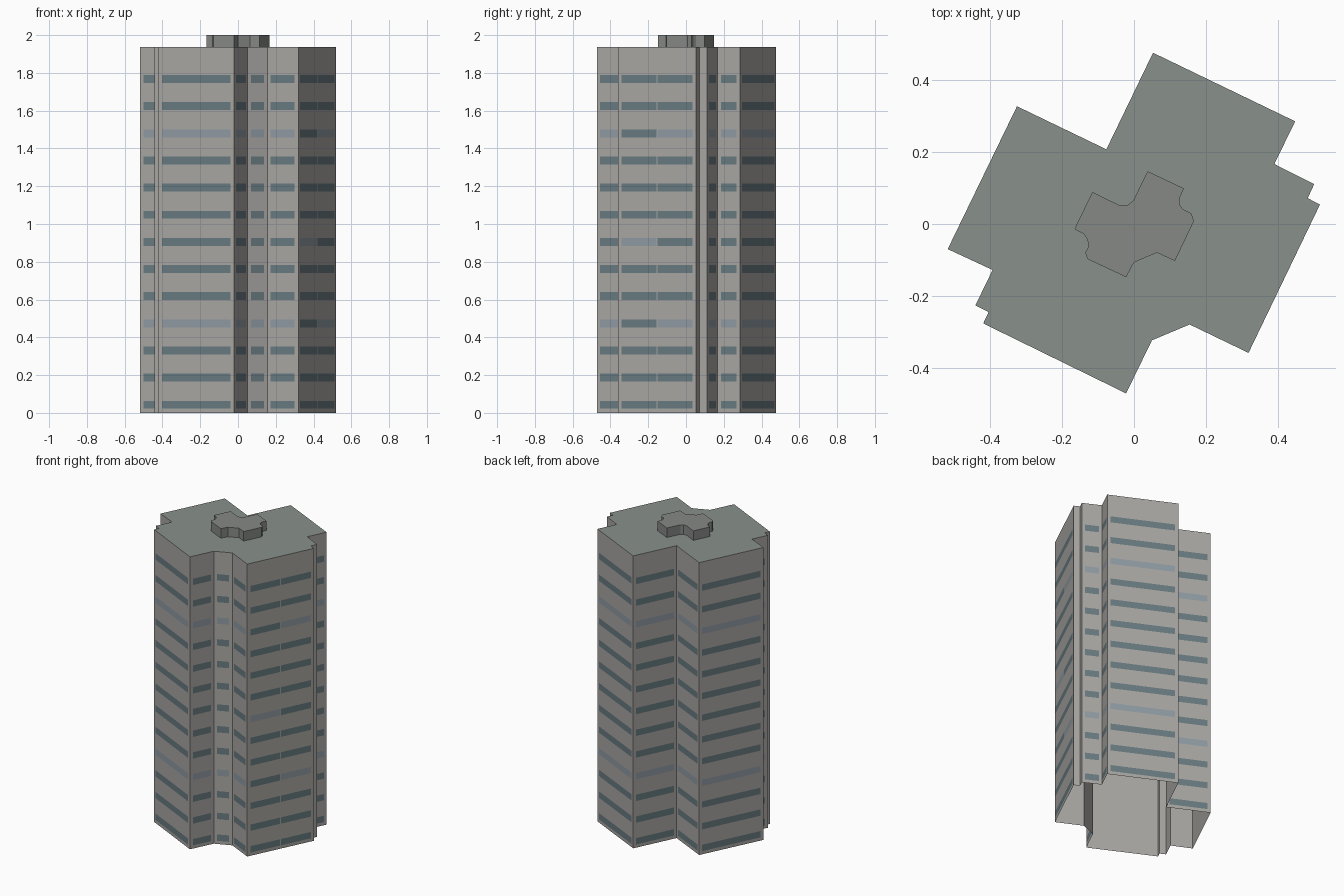
import bpy
from mathutils import Vector

if "Cube" in bpy.data.objects:
    bpy.data.objects.remove(bpy.data.objects["Cube"])

ROOF_Z, TOP_Z = 1.937, 2.0
FLOORS, STEP, SILL, WIN_H = 13, 0.1437, 0.022, 0.042

# Footprints, listed clockwise seen from above
TOWER = [(0.053, 0.477), (0.449, 0.286), (0.391, 0.167), (0.502, 0.111),
         (0.484, 0.072), (0.518, 0.054), (0.319, -0.359), (0.155, -0.280),
         (0.050, -0.324), (-0.022, -0.472), (-0.420, -0.277), (-0.405, -0.245),
         (-0.442, -0.227), (-0.394, -0.128), (-0.519, -0.070), (-0.326, 0.328),
         (-0.077, 0.208)]
CORE = [(0.038, 0.147), (0.139, 0.099), (0.126, 0.070), (0.127, 0.054),
        (0.136, 0.041), (0.160, 0.029), (0.167, 0.008), (0.114, -0.103),
        (0.064, -0.080), (0.000, -0.107), (-0.022, -0.148), (-0.129, -0.098),
        (-0.136, -0.080), (-0.128, -0.065), (-0.129, -0.045), (-0.140, -0.028),
        (-0.166, -0.014), (-0.116, 0.089), (-0.042, 0.053), (-0.017, 0.053),
        (-0.003, 0.064)]


def material(name, rgb):
    m = bpy.data.materials.new(name)
    m.diffuse_color = (*rgb, 1)
    m.use_nodes = True
    m.node_tree.nodes["Principled BSDF"].inputs["Base Color"].default_value = m.diffuse_color
    return m


def mesh_object(name, verts, faces, mat):
    me = bpy.data.meshes.new(name)
    me.from_pydata(verts, [], faces)
    me.materials.append(mat)
    me.update()
    ob = bpy.data.objects.new(name, me)
    bpy.context.collection.objects.link(ob)
    return ob


def walls(name, outline, z0, z1, mat):
    n = len(outline)
    verts = [(x, y, z) for z in (z0, z1) for x, y in outline]
    faces = [((i + 1) % n, i, n + i, n + (i + 1) % n) for i in range(n)]
    return mesh_object(name, verts, faces, mat)


def cap(name, outline, z, mat):
    verts = [(x, y, z) for x, y in outline]
    return mesh_object(name, verts, [tuple(reversed(range(len(outline))))], mat)


wall_mat = material("concrete", (0.40, 0.39, 0.37))
roof_mat = material("roofing", (0.25, 0.28, 0.26))
core_mat = material("plant_room_grey", (0.24, 0.25, 0.24))
glass_mat = material("dark_glass", (0.14, 0.20, 0.22))
pale_mat = material("pale_glass", (0.28, 0.33, 0.37))

# Tower shell (open underneath), roof and rooftop plant room
walls("tower_walls", TOWER, 0, ROOF_Z, wall_mat)
cap("tower_roof", TOWER, ROOF_Z, roof_mat)
walls("plant_room_walls", CORE, ROOF_Z, TOP_Z, core_mat)
cap("plant_room_roof", CORE, TOP_Z, core_mat)

# Window bands: one per floor on every wide wall; the right wall has two
bands = {False: ([], []), True: ([], [])}


def add_window(p, q, out, floor, pale):
    verts, faces = bands[pale]
    z0 = SILL + floor * STEP
    b = len(verts)
    for pt, z in ((q, z0), (p, z0), (p, z0 + WIN_H), (q, z0 + WIN_H)):
        verts.append((pt.x + out.x, pt.y + out.y, z))
    faces.append((b, b + 1, b + 2, b + 3))


RIGHT_WALL = 5
for i, start in enumerate(TOWER):
    a, b = Vector(start), Vector(TOWER[(i + 1) % len(TOWER)])
    if (b - a).length < 0.07:
        continue
    d = (b - a).normalized()
    out = Vector((-d.y, d.x)) * 0.0015
    a, b = a + d * 0.02, b - d * 0.02
    mid = (a + b) / 2
    for f in range(FLOORS):
        pale = f in (3, 10)
        if i == RIGHT_WALL:
            add_window(a, mid - d * 0.003, out, f, pale)
            add_window(mid + d * 0.003, b, out, f, f == 6)
        else:
            add_window(a, b, out, f, pale)

mesh_object("window_bands", *bands[False], glass_mat)
mesh_object("pale_window_bands", *bands[True], pale_mat)
